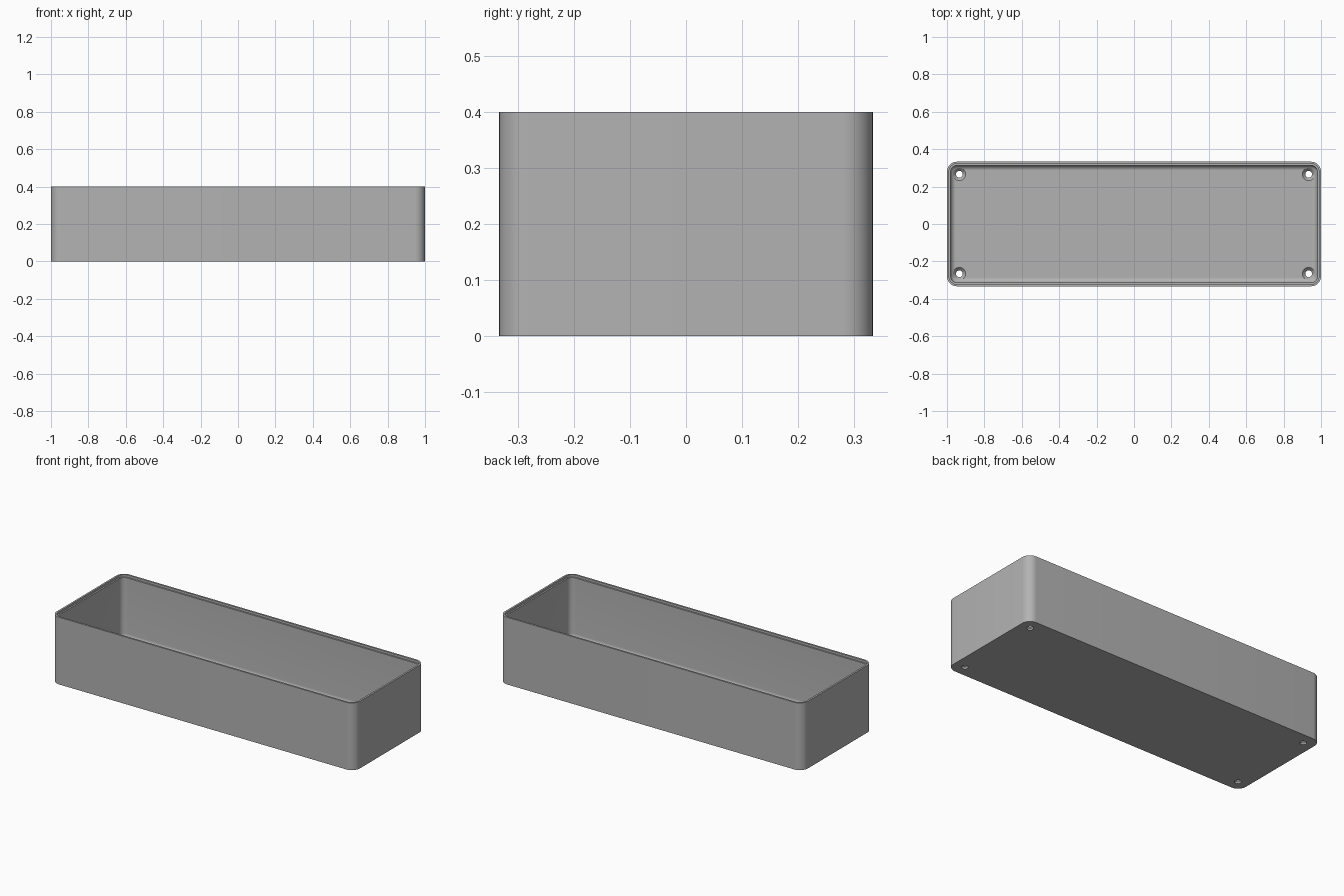
import bpy, bmesh, math

cube = bpy.data.objects.get("Cube")
if cube:
    bpy.data.objects.remove(cube, do_unlink=True)

HX, HY, H = 1.0, 0.333, 0.4
R, WALL, FLOOR, FILLET = 0.053, 0.02, 0.027, 0.027
LIP_W, LIP_D = 0.011, 0.013
SEG = 10

grey = bpy.data.materials.new("plain_grey")
grey.use_nodes = True
colour = (0.45, 0.45, 0.45, 1)
grey.diffuse_color = colour
grey.node_tree.nodes["Principled BSDF"].inputs["Base Color"].default_value = colour


def ring(bm, inset, z):
    """Rounded rectangle of vertices, shrunk by inset."""
    r, verts = R - inset, []
    for k, (sx, sy) in enumerate([(1, 1), (-1, 1), (-1, -1), (1, -1)]):
        for i in range(SEG + 1):
            a = math.pi / 2 * (k + i / SEG)
            verts.append(bm.verts.new((sx * (HX - R) + r * math.cos(a),
                                       sy * (HY - R) + r * math.sin(a), z)))
    return verts


def make_object(name, bm):
    bmesh.ops.recalc_face_normals(bm, faces=bm.faces)
    mesh = bpy.data.meshes.new(name)
    bm.to_mesh(mesh)
    bm.free()
    mesh.materials.append(grey)
    obj = bpy.data.objects.new(name, mesh)
    bpy.context.collection.objects.link(obj)
    return obj


# Wall section: outside, stepped rim, inside wall, fillet into the floor
section = [(0, 0), (0, H), (LIP_W, H), (LIP_W, H - LIP_D), (WALL, H - LIP_D)]
for i in range(9):
    a = math.pi / 2 * i / 8
    section.append((WALL + FILLET * (1 - math.cos(a)),
                    FLOOR + FILLET * (1 - math.sin(a))))

bm = bmesh.new()
rings = [ring(bm, *p) for p in section]
for low, high in zip(rings, rings[1:]):
    n = len(low)
    for i in range(n):
        j = (i + 1) % n
        bm.faces.new((low[i], low[j], high[j], high[i]))
bm.faces.new(rings[0])
bm.faces.new(rings[-1])
tray = make_object("tray", bm)

# Countersunk screw holes in the four floor corners
profile = [(0.018, -0.05), (0.018, 0.010), (0.034, FLOOR), (0.034, 0.08)]
bm = bmesh.new()
for sx in (-1, 1):
    for sy in (-1, 1):
        loops = [[bm.verts.new((sx * 0.934 + r * math.cos(math.tau * i / 32),
                                sy * 0.266 + r * math.sin(math.tau * i / 32), z))
                  for i in range(32)] for r, z in profile]
        for low, high in zip(loops, loops[1:]):
            for i in range(32):
                j = (i + 1) % 32
                bm.faces.new((low[i], low[j], high[j], high[i]))
        bm.faces.new(loops[0])
        bm.faces.new(loops[-1])
cutter = make_object("hole_cutter", bm)
cutter.hide_render = True

bpy.ops.object.select_all(action="DESELECT")
bpy.context.view_layer.objects.active = tray
tray.select_set(True)
mod = tray.modifiers.new("screw_holes", "BOOLEAN")
mod.operation = "DIFFERENCE"
mod.solver = "EXACT"
mod.object = cutter
bpy.ops.object.modifier_apply(modifier=mod.name)
bpy.data.objects.remove(cutter, do_unlink=True)

bpy.ops.object.shade_smooth_by_angle(angle=math.radians(30))
